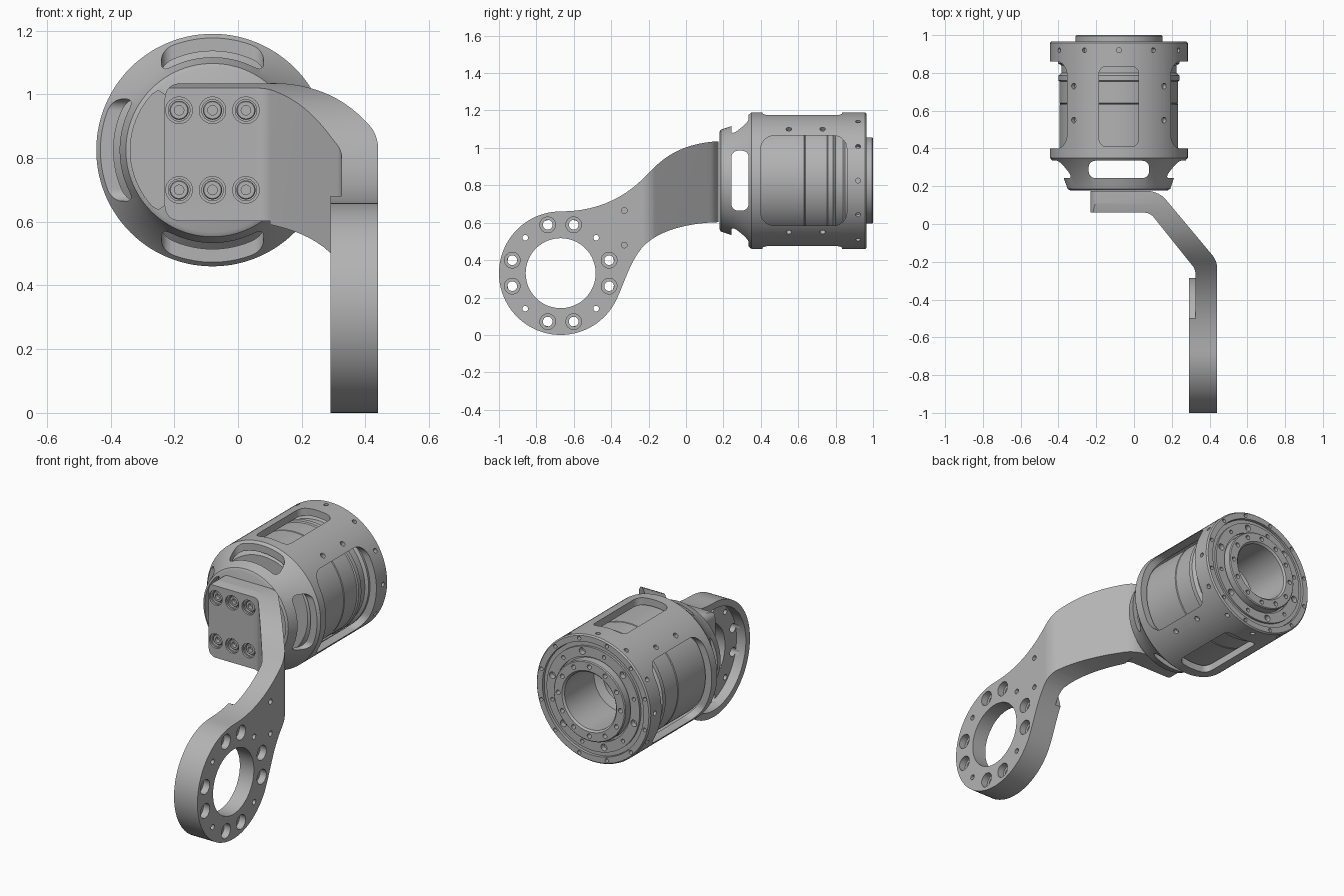
import bpy, bmesh, math
from mathutils import Vector
from mathutils.geometry import interpolate_bezier

cube = bpy.data.objects.get("Cube")
if cube:
    bpy.data.objects.remove(cube, do_unlink=True)

grey = bpy.data.materials.new("machined grey")
grey.use_nodes = True
GREY = (0.45, 0.45, 0.45, 1)
grey.diffuse_color = GREY
for node in grey.node_tree.nodes:
    if node.type == 'BSDF_PRINCIPLED':
        node.inputs["Base Color"].default_value = GREY

X, Y, Z = Vector((1, 0, 0)), Vector((0, 1, 0)), Vector((0, 0, 1))
CX, CZ = -0.08, 0.825          # axis of the round housing
HY, HZ, HR = -0.67, 0.33, 0.33  # centre and radius of the arm hub


def finish(bm, name):
    bmesh.ops.remove_doubles(bm, verts=bm.verts, dist=1e-5)
    bmesh.ops.recalc_face_normals(bm, faces=bm.faces)
    mesh = bpy.data.meshes.new(name)
    bm.to_mesh(mesh)
    bm.free()
    mesh.materials.append(grey)
    ob = bpy.data.objects.new(name, mesh)
    bpy.context.collection.objects.link(ob)
    return ob


def lathe(name, profile, origin, axis, steps=24):
    """Turn (radius, distance) points, starting and ending on the axis."""
    axis = Vector(axis).normalized()
    side = axis.orthogonal().normalized()
    bm = bmesh.new()
    vs = [bm.verts.new(Vector(origin) + side * r + axis * t) for r, t in profile]
    es = [bm.edges.new(p) for p in zip(vs, vs[1:])]
    bmesh.ops.spin(bm, geom=vs + es, cent=origin, axis=axis,
                   angle=math.tau, steps=steps)
    return finish(bm, name)


def prism(name, pts, axis, lo, hi):
    """Extrude a 2D outline along the x, y or z axis."""
    place = {'X': lambda a, b: (lo, a, b), 'Y': lambda a, b: (a, lo, b),
             'Z': lambda a, b: (a, b, lo)}[axis]
    bm = bmesh.new()
    face = bm.faces.new([bm.verts.new(place(a, b)) for a, b in pts])
    ext = bmesh.ops.extrude_face_region(bm, geom=[face])
    move = {'X': X, 'Y': Y, 'Z': Z}[axis] * (hi - lo)
    bmesh.ops.translate(bm, vec=move, verts=[
        v for v in ext["geom"] if isinstance(v, bmesh.types.BMVert)])
    return finish(bm, name)


def rounded(corners, n=8):
    """Outline from (a, b, radius) corners."""
    out = []
    for i, (a, b, r) in enumerate(corners):
        p = Vector((a, b))
        if not r:
            out.append(p)
            continue
        u = (Vector(corners[i - 1][:2]) - p).normalized()
        v = (Vector(corners[(i + 1) % len(corners)][:2]) - p).normalized()
        d = r / math.tan(u.angle(v) / 2)
        out += [q.to_2d() for q in interpolate_bezier(
            (p + u * d).to_3d(), (p + u * d * .45).to_3d(),
            (p + v * d * .45).to_3d(), (p + v * d).to_3d(), n)]
    return out


def round_rect(a0, a1, b0, b1, r):
    return rounded([(a0, b0, r), (a1, b0, r), (a1, b1, r), (a0, b1, r)])


def curve(*pts, n=14):
    return [q.to_2d() for q in interpolate_bezier(*[Vector((a, b, 0)) for a, b in pts], n)]


def arc(cx, cy, r, a0, a1, n):
    angles = [math.radians(a0 + (a1 - a0) * i / n) for i in range(n + 1)]
    return [Vector((cx + r * math.cos(a), cy + r * math.sin(a))) for a in angles]


def merged(obs, name="cutter"):
    bm = bmesh.new()
    for ob in obs:
        bm.from_mesh(ob.data)
        bpy.data.objects.remove(ob, do_unlink=True)
    return finish(bm, name)


def combine(ob, tool, op='DIFFERENCE', keep=False):
    mod = ob.modifiers.new("cut", 'BOOLEAN')
    mod.operation, mod.object, mod.solver = op, tool, 'EXACT'
    bpy.context.view_layer.objects.active = ob
    bpy.ops.object.modifier_apply(modifier=mod.name)
    if not keep:
        bpy.data.objects.remove(tool, do_unlink=True)


def hole(origin, axis, r, depth, wide=0, wide_depth=0):
    """Drill cutter going into a surface, with an optional counterbore."""
    prof = [(0, -.02)]
    if wide:
        prof += [(wide, -.02), (wide, wide_depth), (r, wide_depth)]
    else:
        prof += [(r, -.02)]
    return lathe("drill", prof + [(r, depth), (0, depth)], origin, axis, 20)


def polar(r, deg, y):
    a = math.radians(deg)
    return Vector((CX + r * math.cos(a), y, CZ + r * math.sin(a)))


# Arm: side outline, plan outline and front outline intersected
side = (curve((HY, .66), (-.42, .66), (-.28, .78), (-.2, .865))
        + curve((-.2, .865), (-.12, .95), (-.02, 1.03), (.2, 1.037))[1:]
        + curve((.2, .603), (.02, .603), (-.16, .56), (-.24, .46))
        + curve((-.24, .46), (-.31, .37), (-.335, .255), (-.384, .165))[1:]
        + arc(HY, HZ, HR, -30, -270, 60)[1:-1])
plan = rounded([(-.23, .06, 0), (.085, .06, .06), (.325, -.24, .06), (.325, -1.1, 0),
                (.44, -1.1, 0), (.44, -.195, .1), (.13, .175, .12), (-.23, .175, 0)])
front = rounded([(-.23, .603, .045), (-.23, 1.034, .045), (.1, 1.034, 0), (.1, 1.3, 0),
                 (.6, 1.3, 0), (.6, -.1, 0), (.1, -.1, 0), (.1, .603, 0)])
arm = prism("offset_arm", plan, 'Z', -.2, 1.4)
combine(arm, prism("side", side, 'X', -.5, .7), 'INTERSECT')
combine(arm, prism("front", front, 'Y', -1.3, .4), 'INTERSECT')

# Thicker boss on the inner face of the hub
boss = prism("hub_boss", side, 'X', .29, .325)
combine(boss, lathe("disc", [(0, .2), (.39, .2), (.39, .5), (0, .5)],
                    (0, HY, HZ), X, 96), 'INTERSECT')

# Hub bore with its inner recess
bore = lathe("bore", [(0, .2), (.292, .2), (.292, .35), (.187, .35), (.187, .6), (0, .6)],
             (0, HY, HZ), X, 96)
combine(boss, bore, keep=True)
combine(arm, bore)

# Hub bolt holes, pin holes and plate bolt holes
drills = []
for quarter in range(4):
    for off, r, wide in ((-15, .026, .042), (15, .026, .042), (45, .015, 0)):
        a = math.radians(quarter * 90 + off)
        spot = (.44, HY + .268 * math.cos(a), HZ + .268 * math.sin(a))
        drills.append(hole(spot, -X, r, .13, wide, .04))
for z in (.665, .48):
    drills.append(hole((.44, -.33, z), -X, .015, .06))
plate_spots = [(x, .06, z) for x in (-.185, -.08, .025) for z in (.7, .95)]
drills += [hole(p, Y, .034, .05, .042, .012) for p in plate_spots]
combine(arm, merged(drills))

# Socket screws in the plate
plate_screws = merged([lathe("screw", [(0, .04), (.015, .04), (.015, .018), (.027, .018),
                                       (.03, .022), (.03, .055), (0, .055)], p, Y)
                       for p in plate_spots], "plate_screws")

# Housing cage: hollow turned shell with a tapered front
cage = lathe("housing_cage", [
    (0, .178), (.258, .178), (.272, .186), (.294, .25), (.352, .335), (.365, .35),
    (.365, .958), (.358, .966), (.324, .966), (.324, .36), (.265, .25), (.25, .212),
    (0, .212)], (CX, 0, CZ), Y, 112)

# Side and top windows, and the four ventilation slots in the taper
combine(cage, prism("w", round_rect(.40, .86, CZ - .24, CZ + .24, .07), 'X', -1, 1))
combine(cage, prism("w", round_rect(CX - .105, CX + .105, .41, .835, .04), 'Z', 0, 2))
combine(cage, prism("s", round_rect(.243, .335, CZ - .16, CZ + .16, .035), 'X', -1, 1))
combine(cage, prism("s", round_rect(CX - .16, CX + .16, .243, .335, .035), 'Z', 0, 2))

# Crescent openings either side of the mounting plate
for s in (-1, 1):
    cres = [(CX + s * p.x, CZ + p.y) for p in arc(0, 0, .258, -43, 43, 20)]
    cres += [(CX + s * .17, CZ + .187), (CX + s * .13, CZ + .16),
             (CX + s * .13, CZ - .16), (CX + s * .17, CZ - .187)]
    combine(cage, prism("crescent", cres, 'Y', .1, .24))

# Radial holes in the rear flange and the struts, axial holes in the rim
drills = []
for k in range(12):
    p = polar(.365, k * 30, .92)
    drills.append(hole(p, polar(0, 0, .92) - p, .013, .025))
    drills.append(hole(polar(.343, k * 30 + 15, .966), -Y, .011, .03))
for a in (49, 131, 229, 311):
    for y in (.55, .73):
        p = polar(.365, a, y)
        drills.append(hole(p, polar(0, 0, y) - p, .015, .025))
combine(cage, merged(drills))

# Drive unit inside the cage, with seams and a stepped rear bore
drive = lathe("drive_unit", [
    (0, .345), (.285, .345), (.314, .375), (.314, .632), (.310, .636), (.314, .64),
    (.314, .755), (.321, .76), (.321, .785), (.305, .80), (.305, .84), (.322, .85),
    (.322, .952), (.298, .952), (.298, .965), (.24, .965), (.24, .95), (.23, .95),
    (.23, .995), (.225, 1), (.175, 1), (.165, .99), (.165, .72), (.12, .70),
    (.12, .42), (0, .42)], (CX, 0, CZ), Y, 112)
drills = []
for k in range(12):
    drills.append(hole(polar(.2, k * 30, 1), -Y, .013, .04))
    drills.append(hole(polar(.27, k * 30 + 15, .965), -Y, .011 if k % 2 else .019, .03))
combine(drive, merged(drills))

# Smooth curved faces, keep machined edges crisp
bpy.ops.object.select_all(action='DESELECT')
for ob in (arm, boss, plate_screws, cage, drive):
    ob.select_set(True)
bpy.context.view_layer.objects.active = arm
bpy.ops.object.shade_smooth_by_angle(angle=math.radians(30))
